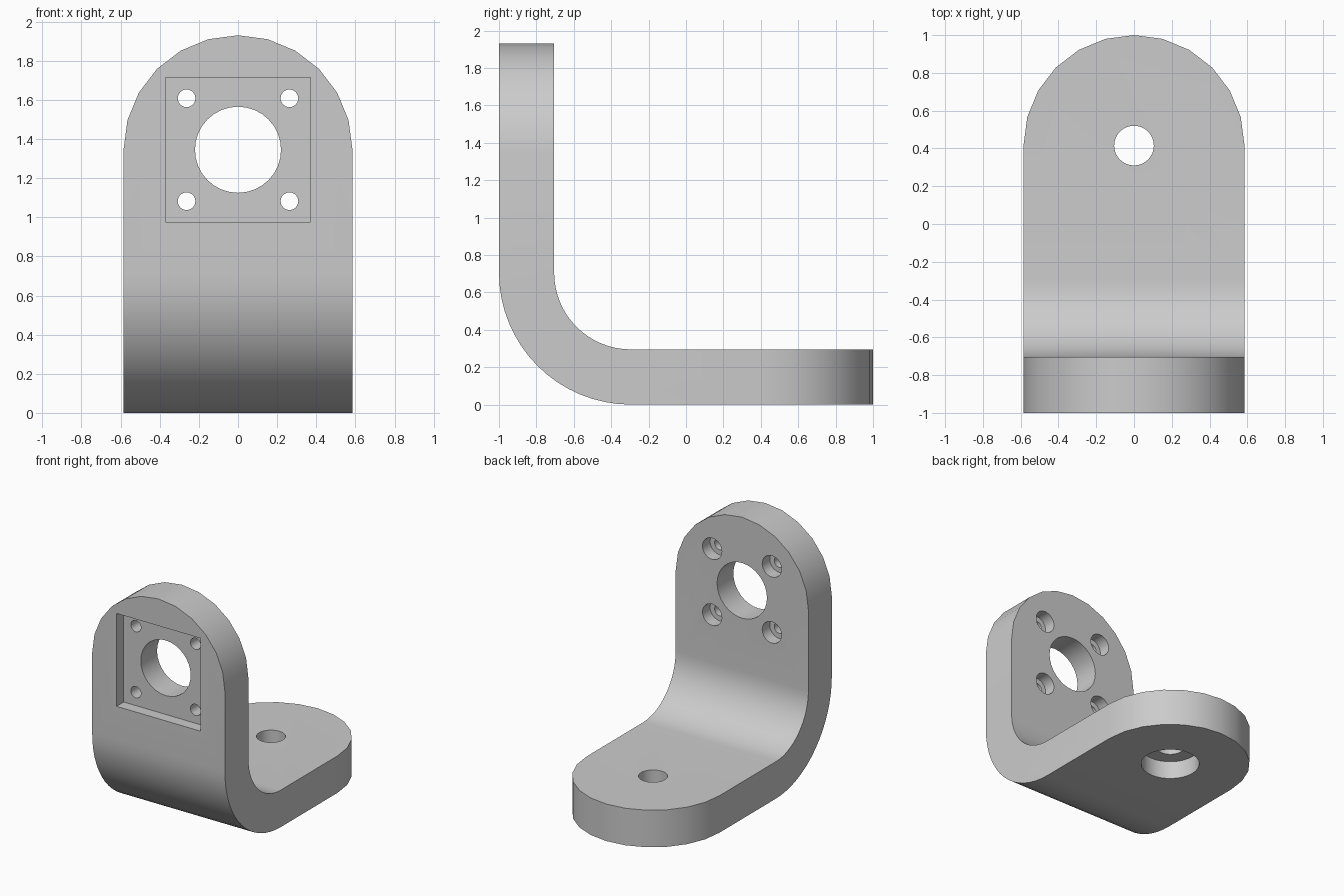
import bpy
import bmesh
from math import sin, cos, pi, radians
from mathutils import Matrix

cube = bpy.data.objects.get("Cube")
if cube:
    bpy.data.objects.remove(cube, do_unlink=True)

HALF = 0.585            # half width and end radius
THICK = 0.295           # plate thickness
TALL = 1.345            # centre height of the upright's round end
REACH = 0.415           # centre y of the foot's round end
BEND = 0.705            # outer bend radius
CAP_STEPS, BEND_STEPS = 6, 16

steel = bpy.data.materials.new("grey steel")
steel.use_nodes = True
grey = (0.6, 0.6, 0.6, 1)
steel.diffuse_color = grey
steel.node_tree.nodes["Principled BSDF"].inputs["Base Color"].default_value = grey


def new_object(name, bm):
    bmesh.ops.recalc_face_normals(bm, faces=bm.faces)
    mesh = bpy.data.meshes.new(name)
    bm.to_mesh(mesh)
    bm.free()
    mesh.materials.append(steel)
    obj = bpy.data.objects.new(name, mesh)
    bpy.context.collection.objects.link(obj)
    return obj


def bracket_rows():
    """Half width, outer (y, z) and inner (y, z) along the bent strip."""
    rows = []
    for i in range(CAP_STEPS + 1):                      # upright round end
        a = pi / 2 * (1 - i / CAP_STEPS)
        z = TALL + HALF * sin(a)
        rows.append((HALF * cos(a), (-1, z), (THICK - 1, z)))
    for i in range(BEND_STEPS + 1):                     # bend
        a = pi / 2 * i / BEND_STEPS
        ring = [(BEND - 1 - r * cos(a), BEND - r * sin(a)) for r in (BEND, BEND - THICK)]
        rows.append((HALF, *ring))
    for i in range(CAP_STEPS + 1):                      # foot round end
        a = pi / 2 * i / CAP_STEPS
        y = REACH + HALF * sin(a)
        rows.append((HALF * cos(a), (y, 0), (y, THICK)))
    return rows


# Bent plate: loft a rectangle along the strip
bm = bmesh.new()
loops = []
for w, outer, inner in bracket_rows():
    loops.append([bm.verts.new((x, *p)) for x, p in
                  ((-w, outer), (w, outer), (w, inner), (-w, inner))])
for a, b in zip(loops, loops[1:]):
    for k in range(4):
        n = (k + 1) % 4
        bm.faces.new((a[k], a[n], b[n], b[k]))
bm.faces.new(loops[0])
bm.faces.new(loops[-1])
bmesh.ops.remove_doubles(bm, verts=bm.verts, dist=0.0001)
bmesh.ops.dissolve_limit(bm, angle_limit=radians(0.5), verts=bm.verts, edges=bm.edges)
bracket = new_object("bracket", bm)


def cut(name, bm):
    cutter = new_object(name, bm)
    cutter.hide_render = True
    mod = bracket.modifiers.new(name, "BOOLEAN")
    mod.operation, mod.solver, mod.object = "DIFFERENCE", "EXACT", cutter
    bpy.context.view_layer.objects.active = bracket
    bpy.ops.object.modifier_apply(modifier=name)
    bpy.data.objects.remove(cutter, do_unlink=True)


def drill(name, centre, radius, length, along_y):
    bm = bmesh.new()
    turn = Matrix.Rotation(pi / 2, 4, "X") if along_y else Matrix()
    bmesh.ops.create_cone(bm, cap_ends=True, segments=32, radius1=radius, radius2=radius,
                          depth=length, matrix=Matrix.Translation(centre) @ turn)
    cut(name, bm)


# Square pocket in the front face
bm = bmesh.new()
bmesh.ops.create_cube(bm, size=1, matrix=Matrix.Translation((0, -1, TALL))
                      @ Matrix.Diagonal((0.74, 0.18, 0.74, 1)))
cut("pocket", bm)

# Shaft hole, then four screw holes counterbored from the back
MID, BACK = THICK / 2 - 1, THICK - 1
drill("shaft_hole", (0, MID, TALL), 0.22, 0.6, True)
for sx in (-1, 1):
    for sz in (-1, 1):
        x, z = sx * 0.263, TALL + sz * 0.263
        drill("screw_hole", (x, MID, z), 0.045, 0.6, True)
        drill("screw_counterbore", (x, BACK, z), 0.085, 0.19, True)

# Mounting hole in the foot, counterbored from below
drill("mount_hole", (0, REACH, THICK / 2), 0.105, 0.6, False)
drill("mount_counterbore", (0, REACH, 0), 0.214, 0.285, False)

bpy.ops.object.select_all(action="DESELECT")
bracket.select_set(True)
bpy.context.view_layer.objects.active = bracket
bpy.ops.object.shade_smooth_by_angle(angle=radians(30))
